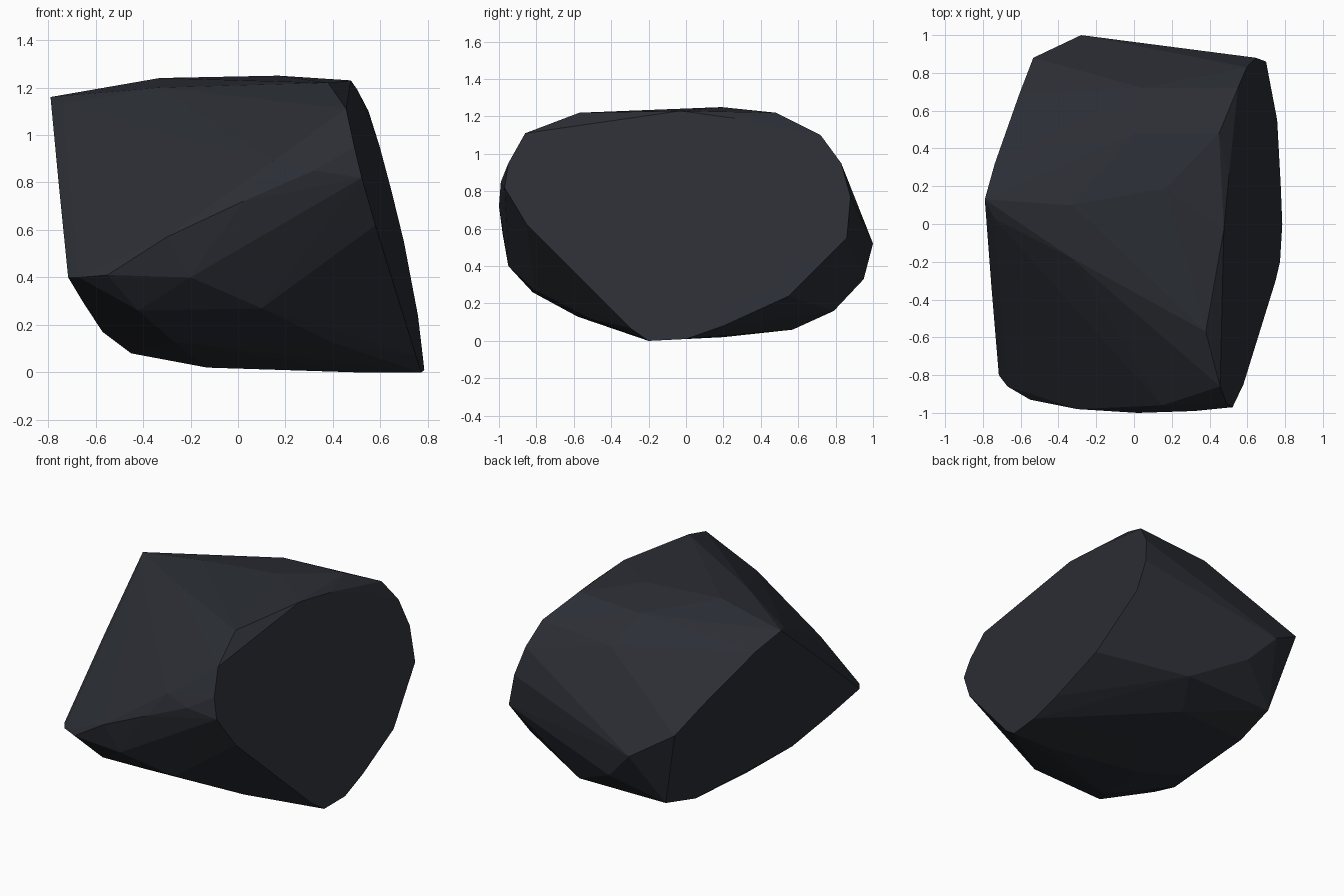
import bpy, bmesh

# Right cut face outline (y, z); it lies in one slanted plane
right_face = [(-.2, 0), (.2, .08), (.55, .24), (.86, .55), (.88, .77), (.83, .95),
              (.6, 1.07), (.26, 1.19), (-.03, 1.23), (-.86, 1.11),
              (-.95, .95), (-.97, .82), (-.85, .62), (-.5, .32), (-.3, .07)]

# Left cut face outline (y, z), in its own slanted plane
left_face = [(.13, 1.16), (.32, 1.08), (.51, .94), (.69, .83), (.88, .68),
             (.78, .16), (.5, .09), (-.3, .17), (-.58, .29), (-.8, .4),
             (-.6, .55), (-.33, .79)]

# Bulging body between the two cuts
top = [(-.33, .1, 1.24), (.17, .19, 1.25), (.18, -.27, 1.22), (-.33, -.18, 1.2),
       (-.74, .03, 1.13), (.38, -.57, 1.22), (.45, .48, 1.22), (.55, .72, 1.1),
       (0, .48, 1.2), (.05, .72, 1.06)]
back = [(-.28, 1, .52), (.3, .91, .54), (-.1, .95, .33), (.23, .79, .16), (.1, .57, .06)]
bottom = [(.2, .2, .02), (-.13, -.1, .02), (.5, -.2, 0), (-.45, 0, .08), (.41, -.52, .12),
          (-.27, -.58, .13), (.785, 0, .01)]
front = [(-.42, -.82, .26), (.1, -.81, .27), (-.2, -.95, .4), (-.67, -.86, .4),
         (-.55, -.93, .41), (-.3, -.98, .57), (.02, -1, .72), (.32, -.99, .85),
         (.15, -.96, .89)]

points = [(.785 - .25 * z + .06 * y, y, z) for y, z in right_face]
points += [(-.474 + .157 * y - .29 * z, y, z) for y, z in left_face]
points += top + back + bottom + front

# Faceted rock as the hull of the outlines
bm = bmesh.new()
for p in points:
    bm.verts.new(p)
bmesh.ops.convex_hull(bm, input=bm.verts[:])
loose = [v for v in bm.verts if not v.link_faces]
bmesh.ops.delete(bm, geom=loose, context='VERTS')
bmesh.ops.recalc_face_normals(bm, faces=bm.faces[:])
mesh = bpy.data.meshes.new("rock")
bm.to_mesh(mesh)
bm.free()
rock = bpy.data.objects.new("rock", mesh)
bpy.context.collection.objects.link(rock)

# Dark slate colour
slate = bpy.data.materials.new("dark_slate")
slate.diffuse_color = (.024, .027, .035, 1)
mesh.materials.append(slate)
